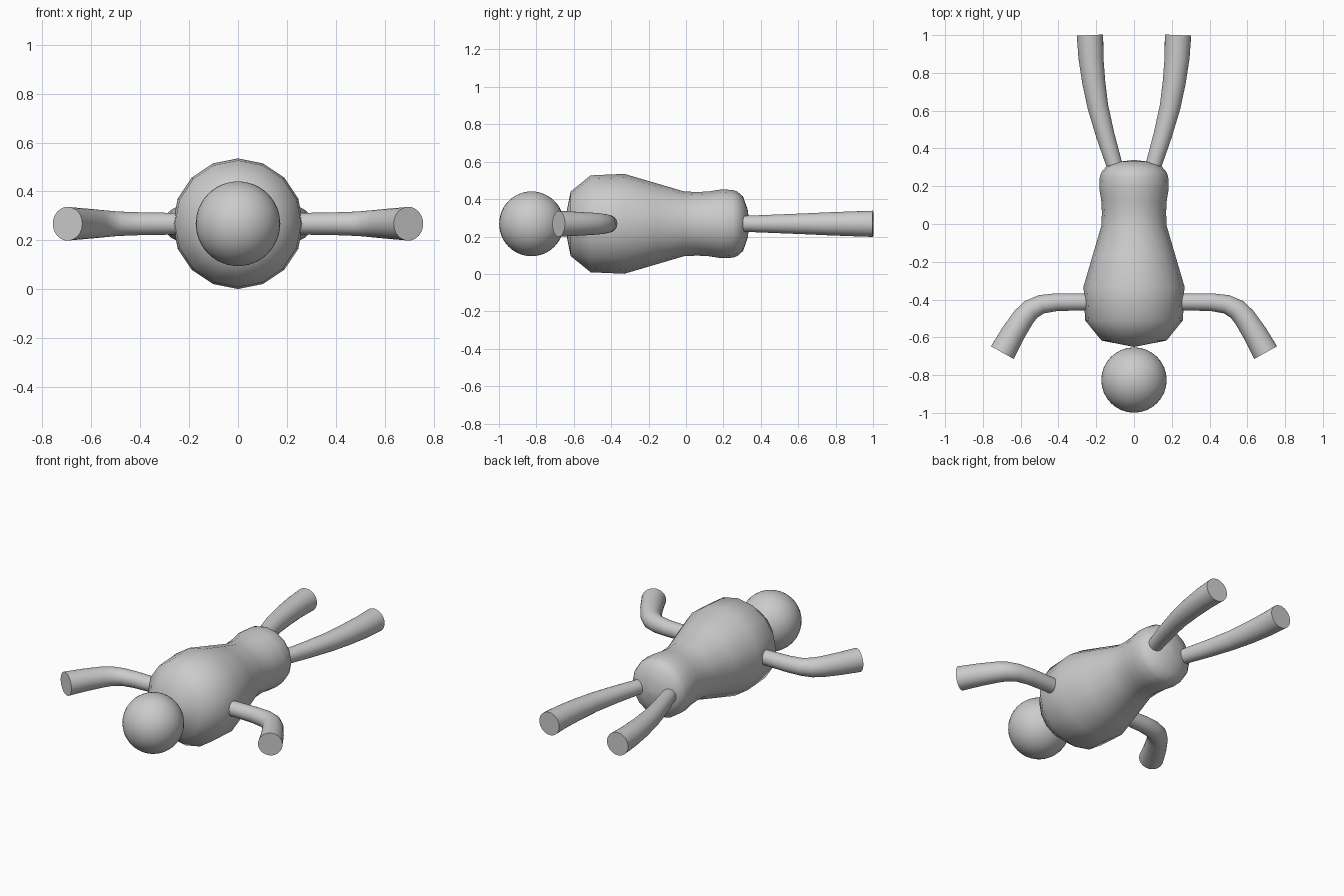
import bpy, bmesh
from math import sin, cos, pi, radians
from mathutils import Vector

if "Cube" in bpy.data.objects:
    bpy.data.objects.remove(bpy.data.objects["Cube"])

Z = 0.268  # height of the common axis plane


def tube(name, path, sides):
    """Sweep circles along a path in the XY plane; path = (x, y, radius)."""
    bm = bmesh.new()
    pts = [Vector((x, y, Z)) for x, y, r in path]
    rings = []
    for i, p in enumerate(pts):
        t = Vector()
        if i > 0:
            t += (p - pts[i - 1]).normalized()
        if i < len(pts) - 1:
            t += (pts[i + 1] - p).normalized()
        t.normalize()
        side = Vector((t.y, -t.x, 0))
        r = path[i][2]
        rings.append([bm.verts.new(p + side * r * cos(2 * pi * k / sides)
                                   + Vector((0, 0, r * sin(2 * pi * k / sides))))
                      for k in range(sides)])
    for a, b in zip(rings, rings[1:]):
        for k in range(sides):
            n = (k + 1) % sides
            bm.faces.new((a[k], a[n], b[n], b[k]))
    bm.faces.new(rings[0])
    bm.faces.new(rings[-1])
    bmesh.ops.remove_doubles(bm, verts=bm.verts, dist=0.0005)
    bmesh.ops.recalc_face_normals(bm, faces=bm.faces)
    mesh = bpy.data.meshes.new(name)
    bm.to_mesh(mesh)
    bm.free()
    obj = bpy.data.objects.new(name, mesh)
    bpy.context.collection.objects.link(obj)
    smooth(obj)
    return obj


def smooth(obj, angle=50):
    bpy.ops.object.select_all(action='DESELECT')
    obj.select_set(True)
    bpy.context.view_layer.objects.active = obj
    bpy.ops.object.shade_smooth_by_angle(angle=radians(angle))


# Torso: 16-sided turned body
profile = [(-0.65, 0.004), (-0.617, 0.172), (-0.51, 0.259), (-0.33, 0.267),
           (-0.16, 0.217), (-0.01, 0.173), (0.06, 0.170), (0.12, 0.173),
           (0.19, 0.184), (0.25, 0.181), (0.275, 0.172), (0.305, 0.146),
           (0.33, 0.075), (0.339, 0.004)]
tube("torso", [(0, y, r) for y, r in profile], 16)

# Head
bpy.ops.mesh.primitive_uv_sphere_add(segments=32, ring_count=24, radius=0.173,
                                     location=(0, -0.826, Z))
head = bpy.context.object
head.name = "head"
smooth(head)

# Arms and legs, mirrored left and right
arm = [(0.2, -0.414, 0.044), (0.3, -0.413, 0.045), (0.41, -0.414, 0.047),
       (0.49, -0.425, 0.050), (0.545, -0.452, 0.055), (0.585, -0.495, 0.059),
       (0.642, -0.582, 0.064), (0.697, -0.681, 0.069)]
leg = [(0.085, 0.24, 0.041), (0.106, 0.32, 0.043), (0.152, 0.47, 0.049),
       (0.191, 0.62, 0.055), (0.213, 0.75, 0.061), (0.228, 0.88, 0.066),
       (0.233, 1.0, 0.070)]
for label, s in (("right", 1), ("left", -1)):
    tube(label + "_arm", [(s * x, y, r) for x, y, r in arm], 32)
    tube(label + "_leg", [(s * x, y, r) for x, y, r in leg], 32)
